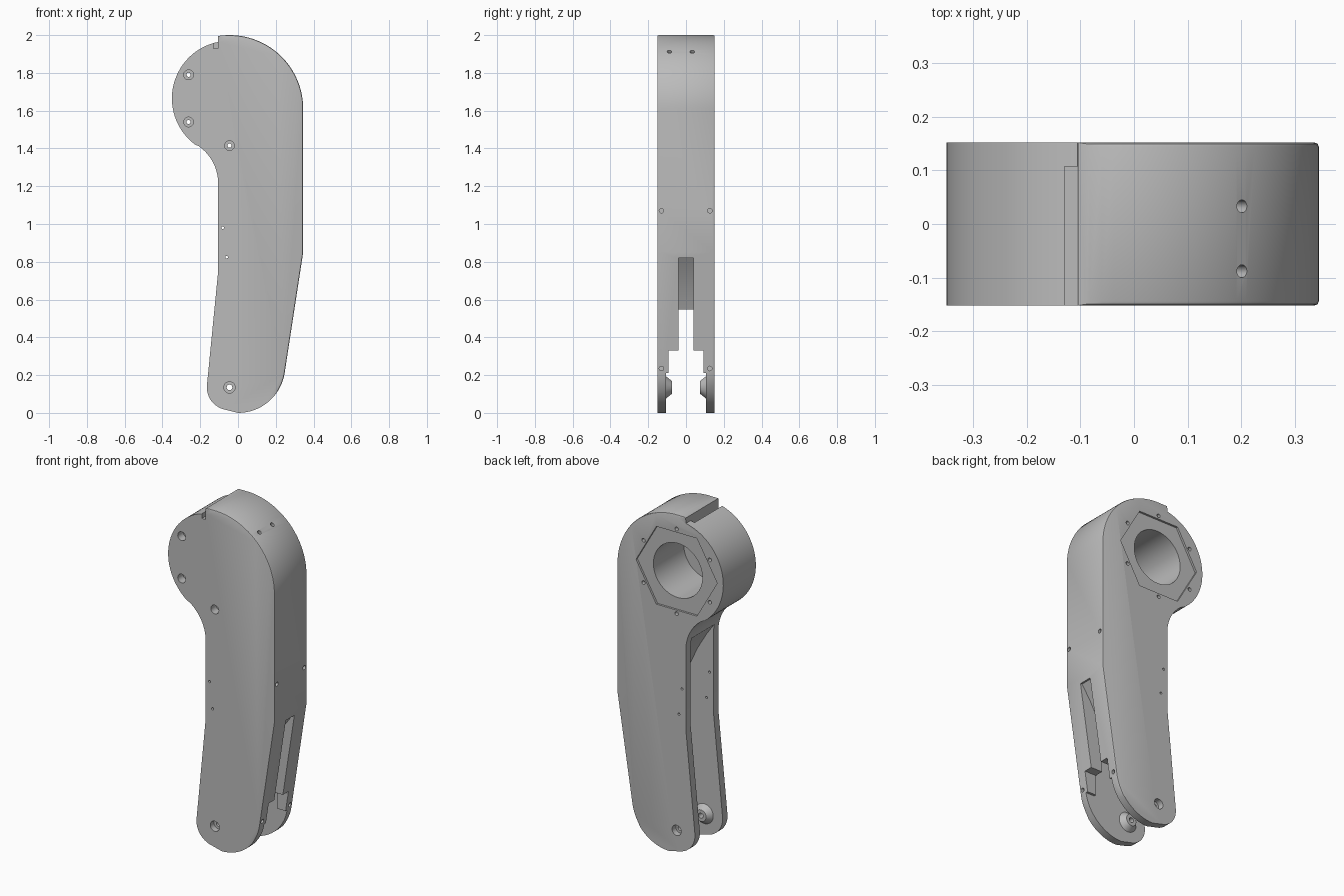
import bpy, bmesh
from math import sin, cos, radians, pi
from mathutils import Matrix, Vector

old = bpy.data.objects.get("Cube")
if old:
    bpy.data.objects.remove(old, do_unlink=True)

GREY = (0.5, 0.5, 0.5, 1)
mat = bpy.data.materials.new("satin_grey")
mat.use_nodes = True
mat.diffuse_color = GREY
mat.node_tree.nodes["Principled BSDF"].inputs["Base Color"].default_value = GREY

HALF = 0.152                 # half thickness
HUB = (-0.045, 1.665)        # motor hub centre, x and z
PIVOT = (-0.045, 0.135)      # lower pivot centre


def arc(c, r, a0, a1, n):
    angles = [radians(a0 + (a1 - a0) * i / n) for i in range(n + 1)]
    return [(c[0] + r * cos(a), c[1] + r * sin(a)) for a in angles]


def make(name, bm):
    bmesh.ops.recalc_face_normals(bm, faces=bm.faces)
    me = bpy.data.meshes.new(name)
    bm.to_mesh(me)
    bm.free()
    me.materials.append(mat)
    ob = bpy.data.objects.new(name, me)
    bpy.context.collection.objects.link(ob)
    return ob


def prism(name, pts, y0, y1, rounded=None):
    bm = bmesh.new()
    face = bm.faces.new([bm.verts.new((x, y0, z)) for x, z in pts])
    out = bmesh.ops.extrude_face_region(bm, geom=[face])
    moved = [v for v in out["geom"] if isinstance(v, bmesh.types.BMVert)]
    bmesh.ops.translate(bm, verts=moved, vec=(0, y1 - y0, 0))
    if rounded:
        rim = [e for e in bm.edges if rounded(*e.verts)]
        bmesh.ops.bevel(bm, geom=rim, offset=0.008, segments=2, profile=0.5, affect='EDGES')
    return make(name, bm)


def rod(name, start, end, r0, r1=None, n=32):
    a, b = Vector(start), Vector(end)
    bm = bmesh.new()
    turn = (b - a).to_track_quat('Z', 'Y').to_matrix().to_4x4()
    bmesh.ops.create_cone(bm, cap_ends=True, segments=n, radius1=r0,
                          radius2=r0 if r1 is None else r1, depth=(b - a).length,
                          matrix=Matrix.Translation((a + b) / 2) @ turn)
    return make(name, bm)


def combine(target, tool, op='DIFFERENCE'):
    mod = target.modifiers.new("combine", 'BOOLEAN')
    mod.operation, mod.solver, mod.object = op, 'EXACT', tool
    bpy.context.view_layer.update()
    graph = bpy.context.evaluated_depsgraph_get()
    me = bpy.data.meshes.new_from_object(target.evaluated_get(graph))
    target.modifiers.clear()
    target.data = me
    bpy.data.objects.remove(tool, do_unlink=True)


def drill(x, z, r, y0, y1, n=20):
    combine(body, rod("drill", (x, y0, z), (x, y1, z), r, n=n))


def outer_rim(a, b):
    # front and back edges along the outer wall
    return (abs(a.co.y - b.co.y) < 1e-5 and
            all(v.co.x > -0.104 and (v.co.x > 0.2 or v.co.z > 1.8) for v in (a, b)))


# Outer silhouette, extruded front to back
outline = [(-0.105, 1.963)]
outline += arc((-0.045, 1.61), 0.39, 98.8, 0, 30)
outline += [(0.345, 0.85)]
outline += arc((0, 0.25), 0.25, -10, -90, 16)
outline += arc(PIVOT, 0.12, -100, -185, 14)
outline += [(-0.105, 0.75)]
outline += arc((-0.345, 1.215), 0.24, 0, 56, 14)
outline += arc(HUB, 0.305, 234, 104, 32)
body = prism("leg_link_body", outline, -HALF, HALF, outer_rim)

# Space between the side plates, with a curved web behind it
cavity = [(-0.4, 1.27), (-0.11, 1.27), (-0.06, 1.2), (0, 1.1), (0.055, 0.98), (0.1, 0.85),
          (0.14, 0.72), (0.17, 0.6), (0.187, 0.48), (0.19, 0.36), (0.19, 0.21),
          (0.5, 0.21), (0.5, -0.1), (-0.4, -0.1)]
combine(body, prism("cavity", cavity, -0.106, 0.106))

# Linkage slot and its wider mouth in the outer wall
slot = [(0.5, 0.82), (0.33, 0.82), (0.28, 0.75), (0.235, 0.67), (0.2, 0.6), (0.175, 0.54),
        (0, 0.54), (0, 0.15), (0.5, 0.15)]
combine(body, prism("slot", slot, -0.04, 0.04))
combine(body, prism("mouth", [(0, 0.33), (0.5, 0.33), (0.5, 0.15), (0, 0.15)], -0.092, 0.092))

# Groove beside the top lip
combine(body, prism("groove", [(-0.13, 1.93), (-0.105, 1.93), (-0.105, 2.1), (-0.13, 2.1)],
                    -0.2, 0.107))

# Hub: hexagonal recess, bore and bolt holes
combine(body, prism("hex_recess", arc(HUB, 0.265, 0, 300, 5), HALF - 0.012, 0.2))
drill(*HUB, 0.16, -HALF + 0.008, 0.2, 64)
for x, z in arc(HUB, 0.25, 30, 330, 5):
    through = x < HUB[0] + 0.01 and z < 1.85
    drill(x, z, 0.011, -0.2 if through else 0.05, 0.2)
    if through:
        drill(x, z, 0.026, -0.2, -HALF + 0.05)

# Lower pivot bosses and holes on both plates
for s in (-1, 1):
    boss = rod("boss", (PIVOT[0], s * 0.115, PIVOT[1]), (PIVOT[0], s * 0.075, PIVOT[1]),
               0.066, 0.034)
    combine(body, boss, 'UNION')
    drill(*PIVOT, 0.03, s * (HALF - 0.035), s * 0.2)
drill(*PIVOT, 0.015, -0.2, 0.2)

# Small screw holes: side plates, outer wall, crown
for x, z in ((-0.08, 0.98), (-0.06, 0.825)):
    drill(x, z, 0.007, -0.2, 0.2, 12)
for y in (-0.13, 0.126):
    for x, z in ((0.345, 1.07), (0.252, 0.235)):
        combine(body, rod("screw", (x - 0.06, y, z), (x + 0.1, y, z), 0.012, n=16))
for y in (0.033, -0.088):
    combine(body, rod("screw", (0.16, y, 1.85), (0.24, y, 1.97), 0.012, n=16))

# Smooth curved walls, keep edges crisp
bpy.ops.object.select_all(action='DESELECT')
body.select_set(True)
bpy.context.view_layer.objects.active = body
bpy.ops.object.shade_smooth_by_angle(angle=radians(25))
